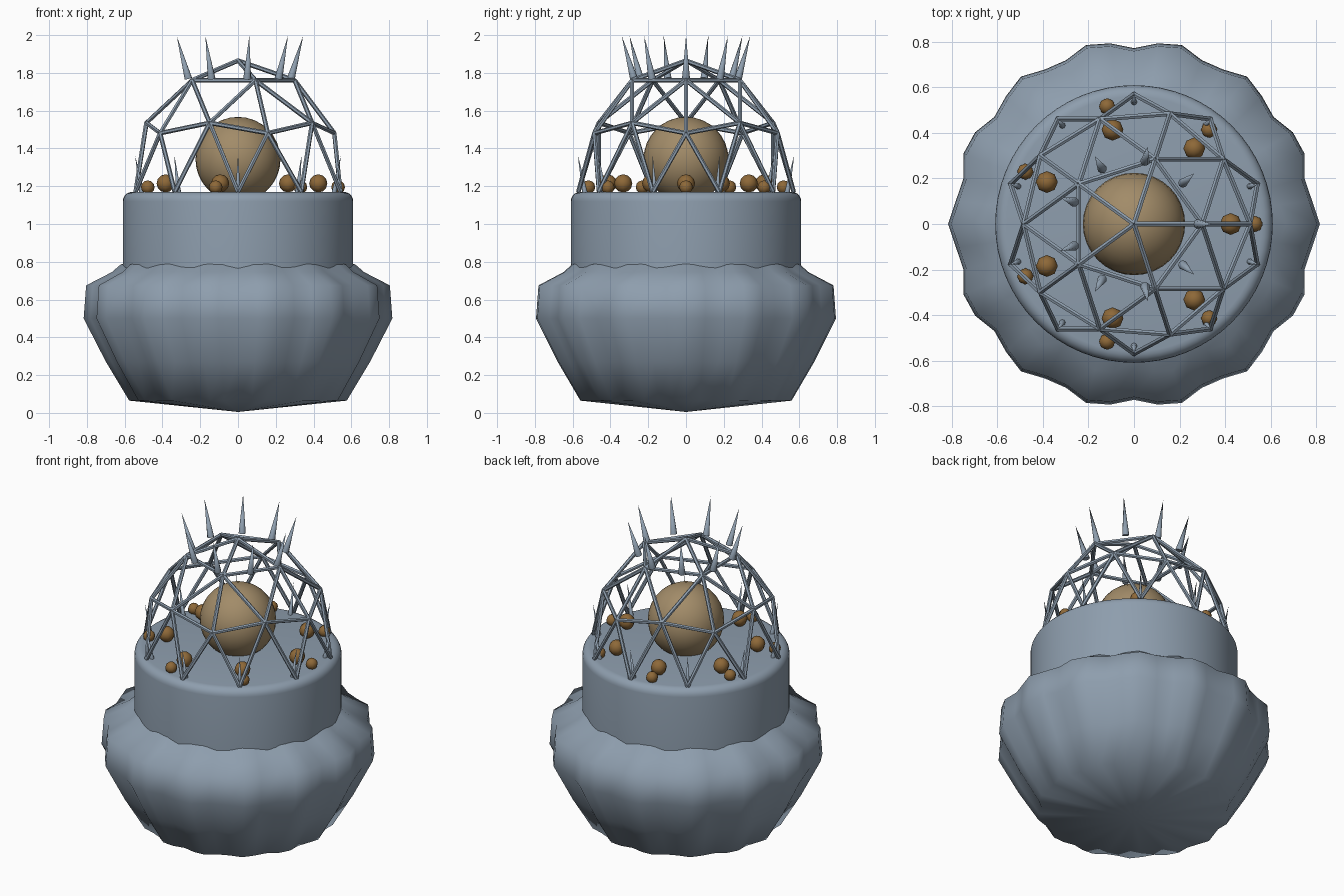
import bpy, bmesh
from math import sin, cos, pi, radians
from mathutils import Vector

if "Cube" in bpy.data.objects:
    bpy.data.objects.remove(bpy.data.objects["Cube"])


def material(name, rgb):
    m = bpy.data.materials.new(name)
    m.diffuse_color = (*rgb, 1)
    m.use_nodes = True
    m.node_tree.nodes["Principled BSDF"].inputs["Base Color"].default_value = m.diffuse_color
    return m


STEEL = material("blue_grey", (0.27, 0.34, 0.42))
TAN = material("tan", (0.36, 0.26, 0.14))
BROWN = material("brown", (0.27, 0.14, 0.04))


def finish(name, bm, mat, angle=None):
    bmesh.ops.recalc_face_normals(bm, faces=bm.faces)
    me = bpy.data.meshes.new(name)
    bm.to_mesh(me)
    bm.free()
    me.materials.append(mat)
    ob = bpy.data.objects.new(name, me)
    bpy.context.collection.objects.link(ob)
    if angle:
        bpy.ops.object.select_all(action='DESELECT')
        ob.select_set(True)
        bpy.context.view_layer.objects.active = ob
        bpy.ops.object.shade_smooth_by_angle(angle=radians(angle))
    return ob


def polar(r, deg, z):
    return Vector((r * cos(radians(deg)), r * sin(radians(deg)), z))


def lathe(name, profile, segs, mat, flutes=0, depth=0.0, angle=40):
    """Revolve (r, z) points, optionally with a cosine flute; ends close on a pole."""
    bm = bmesh.new()
    rings = []
    for r, z in profile:
        if r == 0:
            rings.append([bm.verts.new((0, 0, z))] * segs)
            continue
        rings.append([bm.verts.new(polar(r * (1 + depth * cos(flutes * 2 * pi * i / segs)),
                                         360 * i / segs, z)) for i in range(segs)])
    for a, b in zip(rings, rings[1:]):
        for i in range(segs):
            j = (i + 1) % segs
            bm.faces.new(list(dict.fromkeys((a[i], a[j], b[j], b[i]))))
    return finish(name, bm, mat, angle)


def cone(bm, a, b, r1, r2, sides):
    d = b - a
    res = bmesh.ops.create_cone(bm, cap_ends=True, segments=sides, radius1=r1,
                                radius2=r2, depth=d.length)
    q = d.to_track_quat('Z', 'Y')
    for v in res["verts"]:
        v.co = q @ v.co + (a + b) / 2


# fluted bowl
lathe("fluted_bowl", [(0, 0.005), (0.56, 0.065), (0.68, 0.27), (0.795, 0.5), (0.782, 0.675),
                      (0.65, 0.745), (0.605, 0.785), (0.5, 0.82), (0, 0.82)], 48, STEEL, 14, 0.028, 60)

# collar drum with rounded top edge
arc = [(0.56 + 0.05 * cos(radians(t)), 1.12 + 0.05 * sin(radians(t))) for t in range(0, 91, 18)]
lathe("collar_drum", [(0, 0.7), (0.61, 0.7)] + arc + [(0, 1.17)], 64, STEEL)

# central orb
bm = bmesh.new()
bmesh.ops.create_uvsphere(bm, u_segments=32, v_segments=16, radius=0.225)
bmesh.ops.translate(bm, verts=bm.verts, vec=(0, 0, 1.342))
finish("central_orb", bm, TAN, 60)


# geodesic cage: half of a twice divided icosahedron
def node(polar_deg, deg):
    t = radians(polar_deg)
    return polar(0.57 * sin(t), deg, 1.17 + 0.695 * cos(t))


bm = bmesh.new()
for k in range(5):
    a = 72 * k
    top, r1, v2 = node(0, 0), node(31.72, a), node(63.43, a)
    struts = [(top, r1), (r1, node(31.72, a + 72)), (r1, v2)]
    for s in (-1, 1):
        m2, eq = node(58.28, a + 36 * s), node(90, a + 18 * s)
        struts += [(r1, m2), (v2, m2), (v2, eq), (m2, eq)]
    for p, q in struts:
        cone(bm, p, q, 0.012, 0.012, 6)
finish("cage_struts", bm, STEEL, 30)

# crown spikes and rim spikes
bm = bmesh.new()
for k in range(9):
    cone(bm, polar(0.28, 40 * k, 1.77), polar(0.345, 40 * k, 1.995), 0.021, 0, 8)
finish("crown_spikes", bm, STEEL, 50)
bm = bmesh.new()
for k in range(10):
    d = 18 + 36 * k
    cone(bm, polar(0.535, d, 1.165), polar(0.573, d, 1.365), 0.014, 0, 8)
finish("rim_spikes", bm, STEEL, 50)

# beads in seven pairs on the deck
for name, r, z, size in (("large_beads", 0.425, 1.215, 0.048), ("small_beads", 0.53, 1.195, 0.036)):
    bm = bmesh.new()
    for k in range(7):
        res = bmesh.ops.create_uvsphere(bm, u_segments=8, v_segments=6, radius=size)
        bmesh.ops.translate(bm, verts=res["verts"], vec=polar(r, 360 * k / 7, z))
    finish(name, bm, BROWN, 50)
